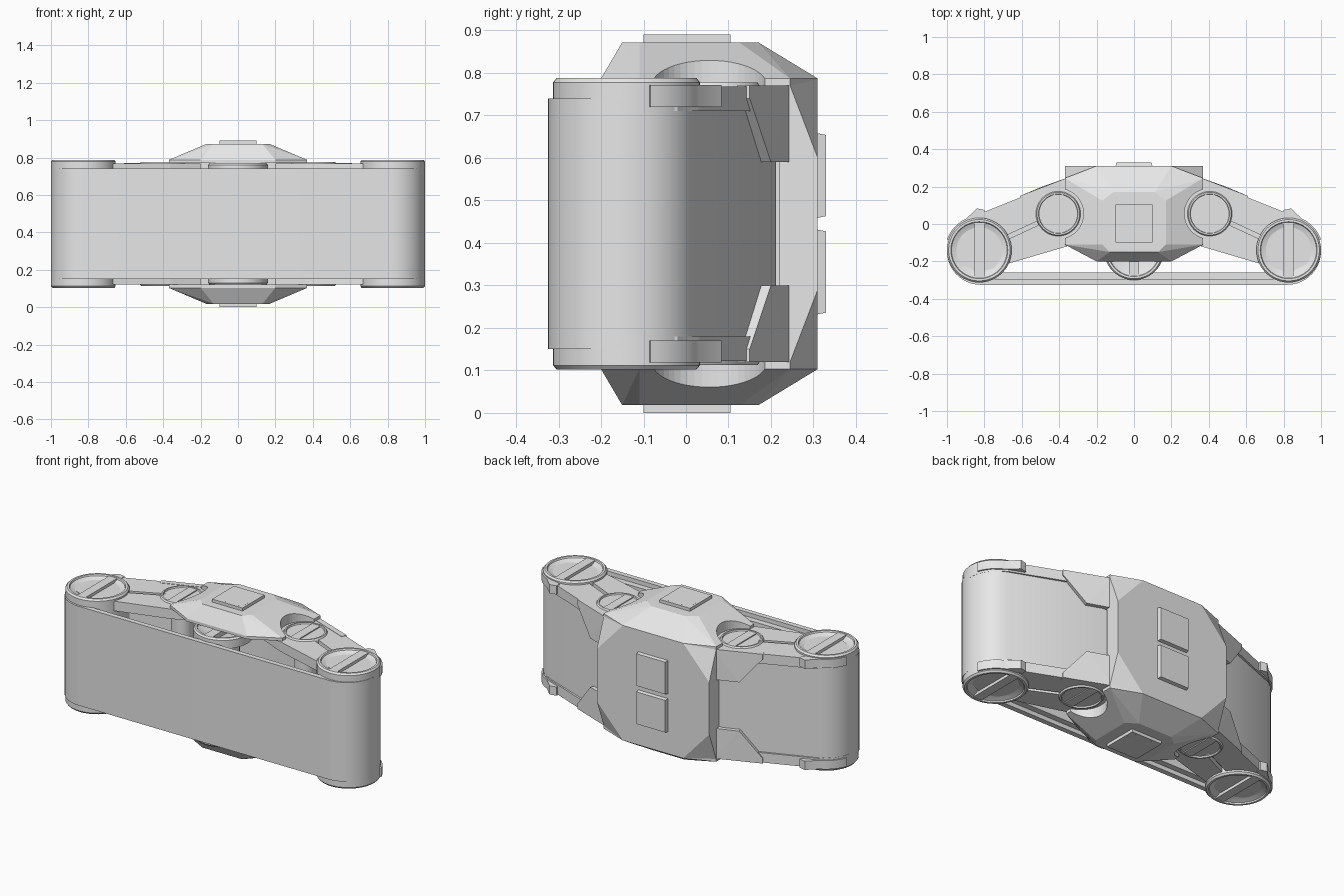
import bpy, bmesh, math
from mathutils import Vector

if "Cube" in bpy.data.objects:
    bpy.data.objects.remove(bpy.data.objects["Cube"])

MID = 0.445          # everything is built around z = 0, then lifted by this
mat = bpy.data.materials.new("light_grey")
mat.diffuse_color = (0.8, 0.8, 0.8, 1)
mat.use_nodes = True
mat.node_tree.nodes["Principled BSDF"].inputs["Base Color"].default_value = mat.diffuse_color
parts = []


def finish(name, bm, mirror="", cutter=None):
    bmesh.ops.recalc_face_normals(bm, faces=bm.faces)
    me = bpy.data.meshes.new(name)
    bm.to_mesh(me)
    bm.free()
    ob = bpy.data.objects.new(name, me)
    bpy.context.collection.objects.link(ob)
    me.materials.append(mat)
    ob.location.z = MID
    if cutter:
        b = ob.modifiers.new("cut", "BOOLEAN")
        b.operation, b.object, b.solver = "DIFFERENCE", cutter, "EXACT"
    if mirror:
        m = ob.modifiers.new("mirror", "MIRROR")
        m.use_axis = ("x" in mirror, "y" in mirror, "z" in mirror)
        m.use_mirror_merge = False
    parts.append(ob)
    return ob


def hull(name, pts, **kw):
    bm = bmesh.new()
    for p in pts:
        bm.verts.new(p)
    r = bmesh.ops.convex_hull(bm, input=bm.verts)
    junk = [v for v in bm.verts if not v.link_faces]
    bmesh.ops.delete(bm, geom=junk, context="VERTS")
    bmesh.ops.dissolve_limit(bm, angle_limit=0.01, verts=bm.verts, edges=bm.edges)
    return finish(name, bm, **kw)


def box(name, x0, x1, y0, y1, z0, z1, **kw):
    return hull(name, [(x, y, z) for x in (x0, x1) for y in (y0, y1) for z in (z0, z1)], **kw)


def prism(name, outline, z0, z1, **kw):
    bm = bmesh.new()
    f = bm.faces.new([bm.verts.new((x, y, z0)) for x, y in outline])
    ext = bmesh.ops.extrude_face_region(bm, geom=[f])
    for v in ext["geom"]:
        if isinstance(v, bmesh.types.BMVert):
            v.co.z = z1
    return finish(name, bm, **kw)


def lathe(name, profile, cx, cy, seg=48, **kw):
    bm = bmesh.new()
    vs = [bm.verts.new((cx + r, cy, z)) for r, z in profile]
    es = [bm.edges.new(e) for e in zip(vs, vs[1:])]
    bmesh.ops.spin(bm, geom=vs + es, cent=(cx, cy, 0), axis=(0, 0, 1),
                   angle=2 * math.pi, steps=seg, use_duplicate=False)
    bmesh.ops.remove_doubles(bm, verts=bm.verts, dist=1e-5)
    return finish(name, bm, **kw)


def arc(cx, cy, r, a0, a1, n):
    return [(cx + r * math.cos(math.radians(a0 + (a1 - a0) * i / n)),
             cy + r * math.sin(math.radians(a0 + (a1 - a0) * i / n))) for i in range(n + 1)]


# Belt: closed band round the end wheels and behind the housing
def belt_path(off):
    right = arc(0.82, -0.145, 0.18 - off, -90, 68, 20) + [(0.39, 0.212 - off)]
    return right + [(-x, y) for x, y in reversed(right)]


bm = bmesh.new()
loops = [[bm.verts.new((x, y, z)) for x, y in belt_path(o)]
         for o, z in ((0, -0.295), (0, 0.295), (0.03, 0.295), (0.03, -0.295))]
n = len(loops[0])
for k in range(4):
    a, b = loops[k], loops[(k + 1) % 4]
    for i in range(n):
        j = (i + 1) % n
        bm.faces.new((a[i], a[j], b[j], b[i]))
finish("belt", bm)
box("belt_guide", -0.8, 0.8, -0.297, -0.26, -0.27, 0.27)


# Wheels with dished caps and a crossbar
def wheel(name, cx, cy, R, top, inner_r, depth, mirror):
    prof = [(0, top - 0.035), (R * 0.6, top - 0.028), (R * 0.86, top - 0.008), (R * 0.88, top),
            (R * 0.95, top), (R, top - 0.01), (R, top - depth), (inner_r, top - depth), (inner_r, 0)]
    lathe(name, prof, cx, cy, mirror=mirror)
    box(name + "_bar", cx - 0.027, cx + 0.027, cy - R * 0.86, cy + R * 0.86,
        top - 0.04, top - 0.003, mirror=mirror)


wheel("end_wheel", 0.827, -0.14, 0.173, 0.343, 0.172, 0.08, "xz")
wheel("small_wheel", 0.405, 0.055, 0.12, 0.332, 0.06, 0.06, "xz")
wheel("centre_wheel", 0, -0.14, 0.16, 0.325, 0.09, 0.06, "z")

# Arms linking end wheels to small wheels, with a long slot
d = Vector((0.42, -0.195)).normalized()
p = Vector((-d.y, d.x))
c = Vector((0.6, -0.035))
slot = prism("slot_cutter", [tuple(c + d * s * 0.12 + p * t * 0.011)
                             for s, t in ((-1, -1), (1, -1), (1, 1), (-1, 1))], 0.295, 0.4)
prism("arm", [(0.2, -0.05), (0.36, -0.12), (0.70, -0.22), (0.83, -0.26), (0.95, -0.2), (0.985, -0.1),
              (0.955, -0.02), (0.887, 0.03), (0.60, 0.145), (0.36, 0.235), (0.2, 0.235)],
      0.265, 0.323, mirror="xz", cutter=slot)

# Clips hugging the belt corners
outer = arc(0.82, -0.145, 0.19, 19, 66, 10) + [(0.84, 0.083), (0.80, 0.075)]
prism("corner_clip", outer + [(0.80, 0.045), (0.84, 0.03)] + arc(0.82, -0.145, 0.17, 66, 19, 10),
      0.275, 0.327, mirror="xz")

# Angled armour flaps beside the housing
flap = [(0.61, 0.15, 0.325), (0.61, 0.15, 0.295), (0.49, 0.2, 0.145), (0.35, 0.25, 0.145), (0.35, 0.25, 0.325)]
hull("armour_flap", flap + [(x - 0.012, y - 0.03, z) for x, y, z in flap], mirror="xz")

# Housing caps, notched round the small wheels
notch = lathe("notch_cutter", [(0, 0.322), (0.135, 0.322), (0.135, 0.5), (0, 0.5)],
              0.405, 0.055, mirror="x")
top = [(0.13, -0.15), (0.17, -0.11), (0.17, 0.125), (0.11, 0.17)]
low = [(0.2, -0.2), (0.37, -0.11), (0.37, 0.245), (0.2, 0.31)]
cap = [(s * x, y, z) for s in (1, -1) for pts, zs in ((top, (0.427,)), (low, (0.342, 0.325)))
       for x, y in pts for z in zs]
hull("housing_cap", cap, mirror="z", cutter=notch)
box("cap_plate", -0.1, 0.1, -0.1, 0.105, 0.42, 0.445, mirror="z")
box("cap_plate_inset", -0.088, 0.088, -0.088, 0.093, 0.42, 0.4451, mirror="z")

# Housing back: octagonal faceted shell with a thin rim plate
back = [(0.2, 0.31, 0.34), (0.37, 0.31, 0.155), (0.37, 0.24, 0.338)]


def rim(dx, pts):
    return [(s * (x - dx), y, t * z) for s in (1, -1) for t in (1, -1) for x, y, z in pts]


hull("housing_back", rim(0, back) + rim(0, [(0.37, 0.288, 0.155), (0.37, 0.22, 0.335)]))
hull("housing_core", rim(0.012, [(0.37, 0.3, 0.155), (0.37, 0.2, 0.33)]))

# Two raised plates on the back
hull("back_plate", [(x, 0.30, z) for x in (-0.1, 0.1) for z in (0.012, 0.215)] +
     [(x, 0.33, z) for x in (-0.094, 0.094) for z in (0.018, 0.209)], mirror="z")

# Hide helpers, smooth the rest
for ob in parts:
    if "cutter" in ob.name:
        ob.hide_render = True
        ob.hide_set(True)
bpy.ops.object.select_all(action="DESELECT")
for ob in parts:
    if ob.name.split(".")[0] in ("belt", "end_wheel", "small_wheel", "centre_wheel", "corner_clip"):
        ob.select_set(True)
        bpy.context.view_layer.objects.active = ob
bpy.ops.object.shade_smooth_by_angle(angle=math.radians(30))
